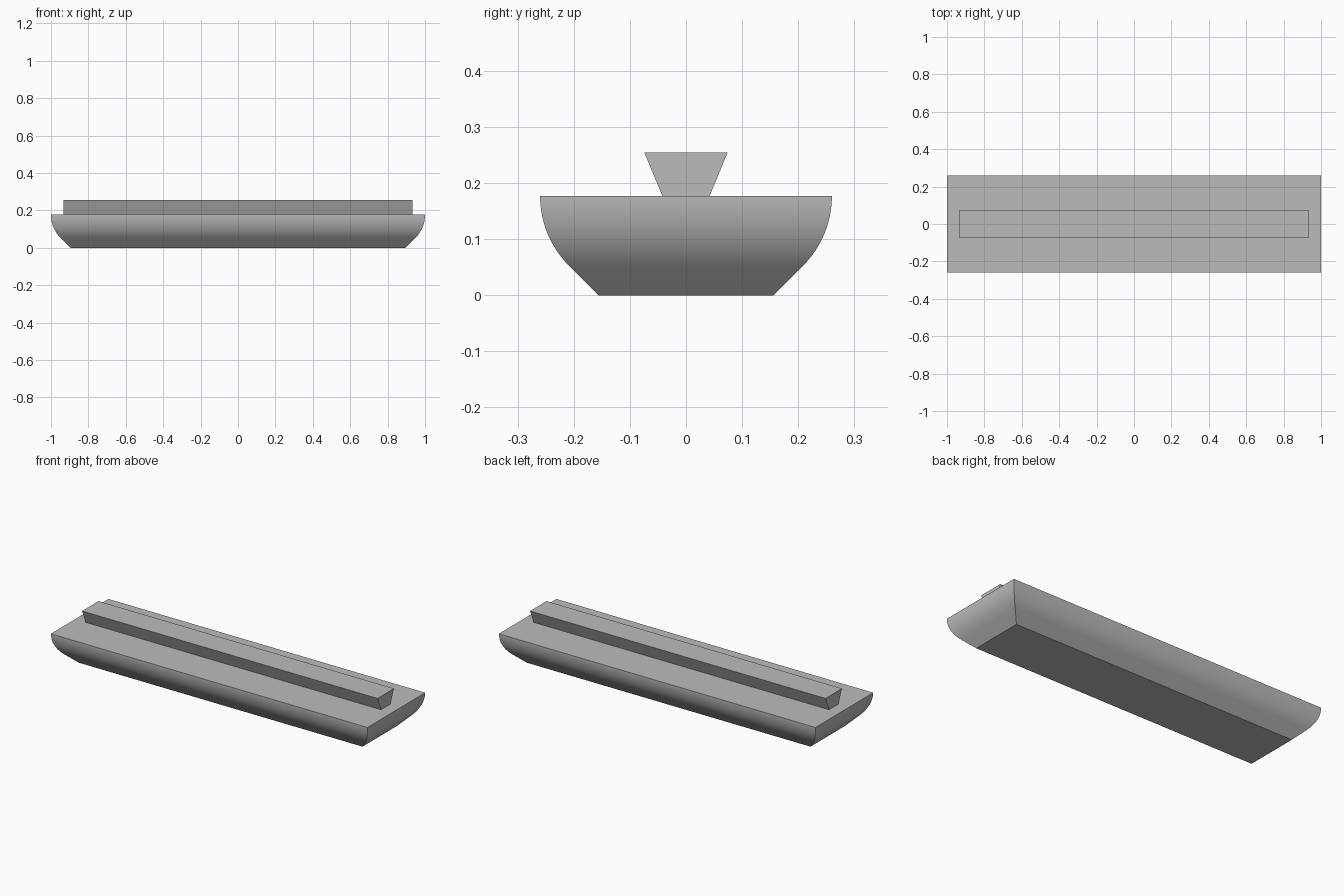
import bpy, bmesh
from math import sin, cos, radians

cube = bpy.data.objects.get("Cube")
if cube:
    bpy.data.objects.remove(cube, do_unlink=True)

grey = bpy.data.materials.new("plain grey")
grey.use_nodes = True
colour = (0.5, 0.5, 0.5, 1)
grey.diffuse_color = colour
grey.node_tree.nodes["Principled BSDF"].inputs["Base Color"].default_value = colour


def rectangle_loft(name, sections):
    """Skin a stack of rectangles given as (half x, half y, z), bottom first."""
    bm = bmesh.new()
    rings = [[bm.verts.new((sx * hx, sy * hy, z))
              for sx, sy in ((-1, -1), (1, -1), (1, 1), (-1, 1))]
             for hx, hy, z in sections]
    for low, high in zip(rings, rings[1:]):
        for i in range(4):
            j = (i + 1) % 4
            bm.faces.new((low[i], low[j], high[j], high[i]))
    bm.faces.new(rings[0][::-1])
    bm.faces.new(rings[-1])
    mesh = bpy.data.meshes.new(name)
    bm.to_mesh(mesh)
    bm.free()
    mesh.materials.append(grey)
    obj = bpy.data.objects.new(name, mesh)
    bpy.context.collection.objects.link(obj)
    return obj


HALF_X, HALF_Y, DECK_Z = 1.0, 0.26, 0.177
RADIUS, STEPS = 0.176, 16

# Rounded base: 45 degree chamfer at the foot, then an arc up to vertical sides
insets = [(0.104, 0)]
for i in range(STEPS + 1):
    a = radians(45) * (1 - i / STEPS)
    insets.append((RADIUS * (1 - cos(a)), DECK_Z - RADIUS * sin(a)))
base = rectangle_loft("rounded_base", [(HALF_X - d, HALF_Y - d, z) for d, z in insets])

# Flared rail along the top, sunk slightly into the base
rail = rectangle_loft("flared_rail", [(0.933, 0.038, 0.167), (0.933, 0.074, 0.254)])

bpy.ops.object.select_all(action='DESELECT')
base.select_set(True)
bpy.context.view_layer.objects.active = base
bpy.ops.object.shade_smooth_by_angle(angle=radians(30))
